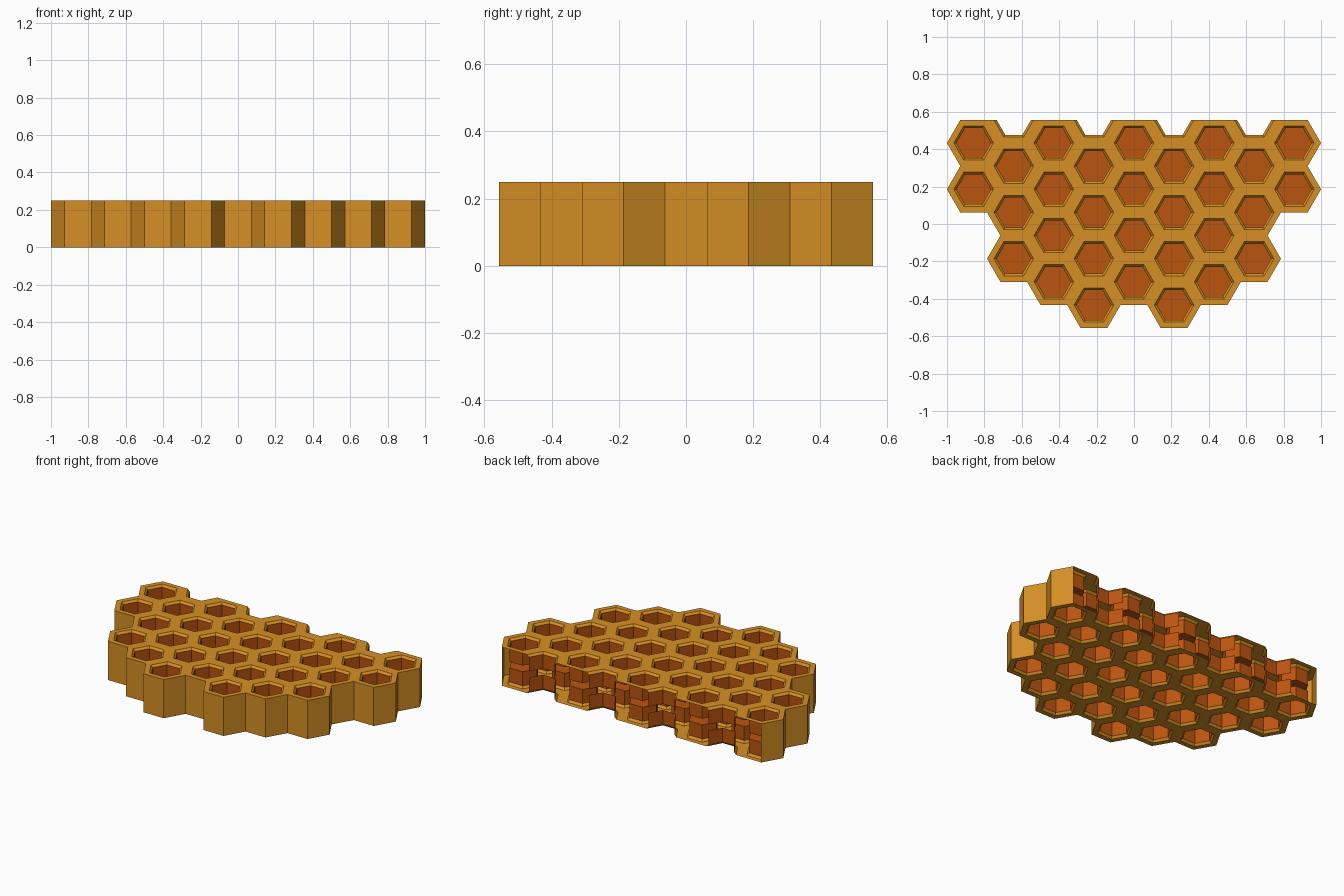
import bpy, bmesh, math
from mathutils import Vector

if "Cube" in bpy.data.objects:
    bpy.data.objects.remove(bpy.data.objects["Cube"])

R = 1 / 7                      # cell radius
D = math.sqrt(3) * R           # cell pitch
H = 0.25                       # slab height
R_RIM, R_CUP = 0.106, 0.092    # hole at the rim, hole below the bevel
BEVEL, DEPTH = 0.014, 0.105
CUT = 2.25 * D                 # open back edge


def material(name, col):
    m = bpy.data.materials.new(name)
    m.diffuse_color = (*col, 1)
    m.use_nodes = True
    m.node_tree.nodes["Principled BSDF"].inputs["Base Color"].default_value = m.diffuse_color
    return m


gold = material("golden_wax", (0.68, 0.28, 0.018))
amber = material("amber_cell", (0.50, 0.089, 0.005))

bm = bmesh.new()


def face(pts, want, mat):
    f = bm.faces.new([bm.verts.new(p) for p in pts])
    f.normal_update()
    if f.normal.dot(Vector(want)) < 0:
        f.normal_flip()
    f.material_index = mat


def hexpt(c, r, k, z):
    a = math.radians(60 * k)
    return (c[0] + r * math.cos(a), c[1] + r * math.sin(a), z)


# Cell centres: rows per column, plus half cells along the open back edge
rows = {0: 4, 1: 4, 2: 4, 3: 3, 4: 2}
cells = []
for i in range(-4, 5):
    top = (1.25 if i % 2 else 1.75) * D
    cells += [(i * 1.5 * R, top - k * D, False) for k in range(rows[abs(i)])]
    if i % 2:
        cells.append((i * 1.5 * R, CUT, True))


def neighbour(c, a):
    p = (c[0] + D * math.cos(a), c[1] + D * math.sin(a))
    return any(math.hypot(p[0] - o[0], p[1] - o[1]) < 0.02 for o in cells)


for c in cells:
    half = c[2]
    for k in range(3 if half else 0, 6):
        a = math.radians(60 * k + 30)
        out = Vector((math.cos(a), math.sin(a), 0))
        # Rim, bevel and cup wall on both sides of the comb
        for s in (1, -1):
            prof = [(R, 0, 0), (R_RIM, 0, 0), (R_CUP, BEVEL, 0), (R_CUP, DEPTH, 1)]
            for (r0, d0, _), (r1, d1, m) in zip(prof, prof[1:]):
                z0, z1 = ((H - d0, H - d1) if s > 0 else (d0, d1))
                face([hexpt(c, r0, k, z0), hexpt(c, r0, k + 1, z0),
                      hexpt(c, r1, k + 1, z1), hexpt(c, r1, k, z1)],
                     -out + Vector((0, 0, s * 1.0)), m)
        # Outer wall where no cell adjoins, leaving the back edge open
        mid_y = c[1] + D / 2 * math.sin(a)
        if not half and mid_y < CUT - 0.01 and not neighbour(c, a):
            face([hexpt(c, R, k, 0), hexpt(c, R, k + 1, 0),
                  hexpt(c, R, k + 1, H), hexpt(c, R, k, H)], out, 0)
    # Cup floors
    if not half:
        for s, z in ((1, H - DEPTH), (-1, DEPTH)):
            face([hexpt(c, R_CUP, k, z) for k in range(6)], (0, 0, s), 1)

bmesh.ops.remove_doubles(bm, verts=bm.verts, dist=1e-4)
mesh = bpy.data.meshes.new("honeycomb")
bm.to_mesh(mesh)
bm.free()
mesh.materials.append(gold)
mesh.materials.append(amber)
bpy.context.collection.objects.link(bpy.data.objects.new("honeycomb", mesh))
